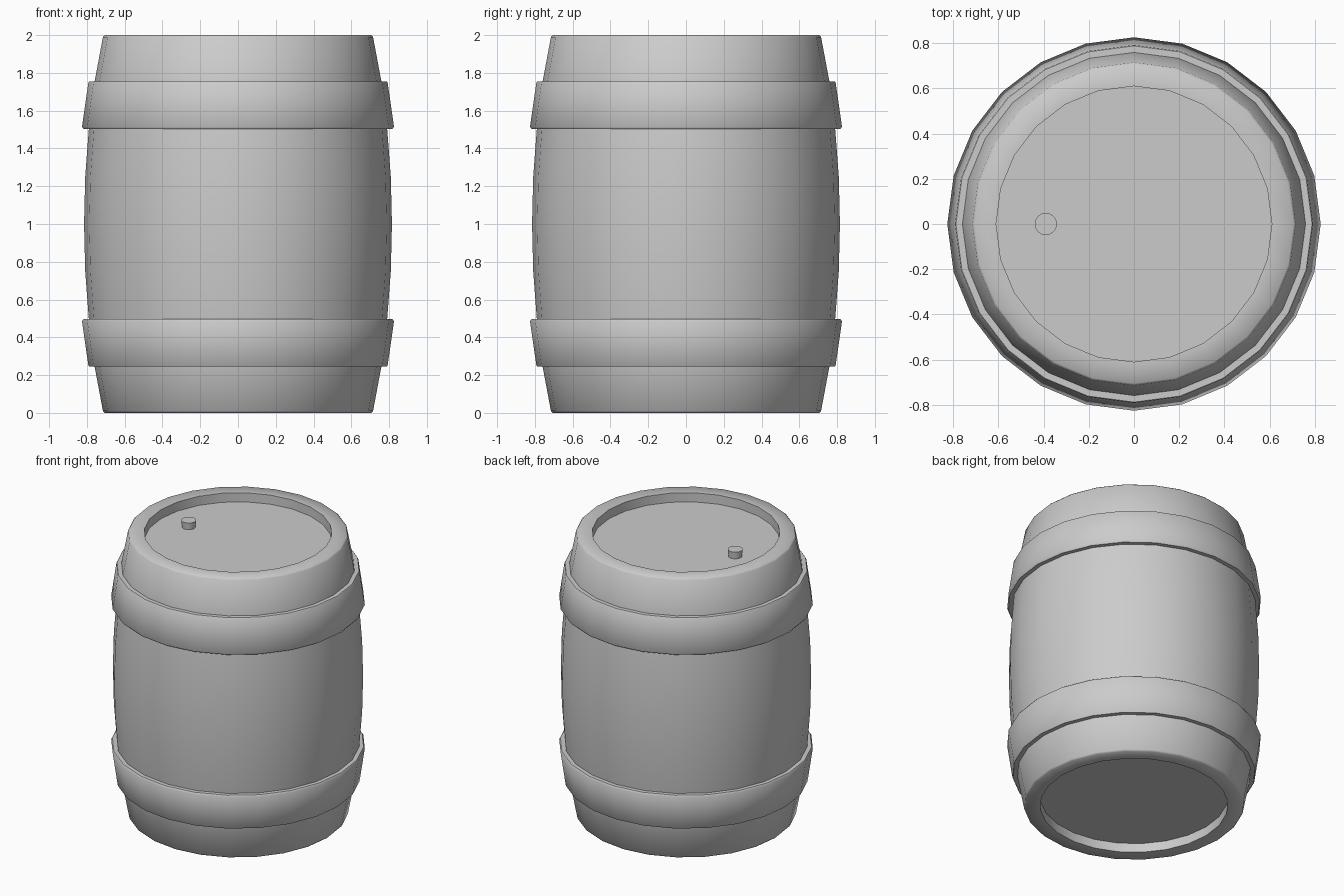
import bpy, math

if "Cube" in bpy.data.objects:
    bpy.data.objects.remove(bpy.data.objects["Cube"])

SIDES = 24


def lathe(name, profile, sides=SIDES, closed=False, center=(0, 0), angle=35):
    """Revolve (radius, z) points about a vertical axis; open ends get capped."""
    n = len(profile)
    verts = [(center[0] + r * math.cos(2 * math.pi * s / sides),
              center[1] + r * math.sin(2 * math.pi * s / sides), z)
             for r, z in profile for s in range(sides)]
    faces = []
    for i in range(n if closed else n - 1):
        a, b = i * sides, ((i + 1) % n) * sides
        for s in range(sides):
            t = (s + 1) % sides
            faces.append((a + s, a + t, b + t, b + s))
    if not closed:
        faces.append(tuple(reversed(range(sides))))
        faces.append(tuple(range((n - 1) * sides, n * sides)))
    mesh = bpy.data.meshes.new(name)
    mesh.from_pydata(verts, [], faces)
    mesh.update()
    ob = bpy.data.objects.new(name, mesh)
    bpy.context.collection.objects.link(ob)
    bpy.ops.object.select_all(action='DESELECT')
    ob.select_set(True)
    bpy.context.view_layer.objects.active = ob
    bpy.ops.object.shade_smooth_by_angle(angle=math.radians(angle))
    return ob


def flip(profile):
    """Mirror a profile about the barrel's mid height, keeping its direction."""
    return [(r, 2 - z) for r, z in reversed(profile)]


# Barrel body with recessed heads at both ends
lower = [(0.61, 0.065), (0.61, 0.0), (0.705, 0.0), (0.715, 0.01),
         (0.76, 0.25), (0.79, 0.5), (0.809, 0.75)]
lathe("barrel_body", lower + [(0.815, 1.0)] + flip(lower), angle=50)

# Hoops, flaring toward the middle of the barrel
hoop = [(0.74, 0.245), (0.788, 0.245), (0.792, 0.25), (0.826, 0.485),
        (0.818, 0.497), (0.76, 0.497)]
lathe("lower_hoop", hoop, closed=True, angle=50)
lathe("upper_hoop", flip(hoop), closed=True, angle=50)

# Bung in the top head
lathe("bung", [(0.043, 1.92), (0.049, 1.985)], sides=16, center=(-0.39, 0))
